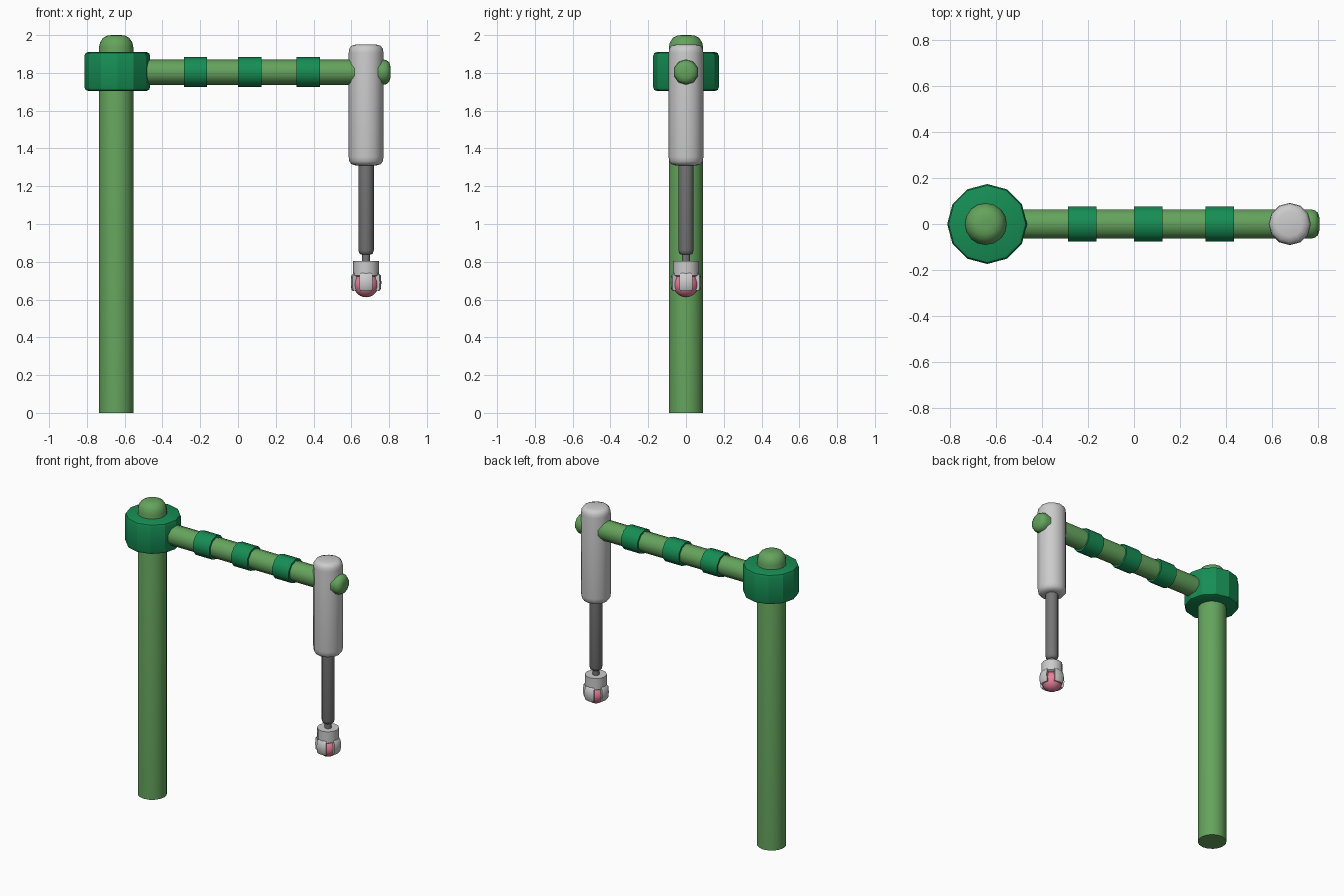
import bpy, bmesh
from math import sin, cos, pi, radians
from mathutils import Matrix

if "Cube" in bpy.data.objects:
    bpy.data.objects.remove(bpy.data.objects["Cube"])


def material(name, color):
    m = bpy.data.materials.new(name)
    m.diffuse_color = (*color, 1)
    m.use_nodes = True
    m.node_tree.nodes["Principled BSDF"].inputs["Base Color"].default_value = m.diffuse_color
    return m


GREEN = material("leaf_green", (0.13, 0.37, 0.11))
DEEP = material("deep_green", (0.008, 0.27, 0.09))
DARK = material("dark_grey", (0.18, 0.18, 0.18))
PINK = material("pink", (0.8, 0.22, 0.32))


def finish(name, bm, mat, angle):
    bmesh.ops.recalc_face_normals(bm, faces=bm.faces)
    me = bpy.data.meshes.new(name)
    bm.to_mesh(me)
    bm.free()
    ob = bpy.data.objects.new(name, me)
    bpy.context.collection.objects.link(ob)
    if mat:
        me.materials.append(mat)
    bpy.ops.object.select_all(action='DESELECT')
    ob.select_set(True)
    bpy.context.view_layer.objects.active = ob
    if angle:
        bpy.ops.object.shade_smooth_by_angle(angle=radians(angle))
    return ob


def lathe(name, profile, at, sides=12, mat=None, along_x=False, angle=40):
    """Capped revolve of (radius, height) points about a vertical or x axis."""
    bm = bmesh.new()
    rings = [[bm.verts.new((r * cos(2 * pi * i / sides), r * sin(2 * pi * i / sides), h))
              for i in range(sides)] for r, h in profile]
    for a, b in zip(rings, rings[1:]):
        for i in range(sides):
            j = (i + 1) % sides
            bm.faces.new((a[i], a[j], b[j], b[i]))
    bm.faces.new(rings[0])
    bm.faces.new(rings[-1])
    turn = Matrix.Rotation(pi / 2, 4, 'Y') if along_x else Matrix()
    bm.transform(Matrix.Translation(at) @ turn)
    return finish(name, bm, mat, angle)


# upright post with domed top
lathe("post", [(0.091, 0), (0.091, 1.935), (0.085, 1.962), (0.07, 1.985), (0.046, 1.998), (0.02, 2.0)],
      (-0.645, 0, 0), 16, GREEN)

# faceted collar at the top of the post
lathe("collar", [(0.155, 1.705), (0.168, 1.71), (0.174, 1.725), (0.174, 1.89), (0.168, 1.905), (0.155, 1.91)],
      (-0.639, 0, 0), 12, DEEP, angle=25)

# horizontal arm with rounded tip
AZ = 1.804
lathe("arm", [(0.067, -0.6), (0.067, 0.765), (0.064, 0.785), (0.052, 0.8), (0.03, 0.807)],
      (0, 0, AZ), 10, GREEN, True)

# bands around the arm
for n, x in enumerate((-0.225, 0.063, 0.373)):
    lathe(f"arm_band_{n + 1}", [(0.08, -0.062), (0.08, 0.062)], (x, 0, AZ), 10, DEEP, True)

# hanging cylinder, rod and neck
HX = 0.678
lathe("cylinder_housing", [(0.055, 1.31), (0.078, 1.317), (0.089, 1.332), (0.092, 1.355), (0.092, 1.905),
                           (0.089, 1.927), (0.078, 1.943), (0.055, 1.95)], (HX, 0, 0), 12)
lathe("rod", [(0.027, 0.838), (0.036, 0.845), (0.041, 0.862), (0.041, 1.33)], (HX, 0, 0), 12, DARK)
lathe("neck", [(0.022, 0.79), (0.022, 0.85)], (HX, 0, 0), 12, DARK)

# ball socket cap
lathe("socket_cap", [(0.058, 0.722), (0.068, 0.728), (0.068, 0.805)], (HX, 0, 0), 12)


# four curved prongs gripping the ball
def prong(name, middle, half=radians(26), steps=4):
    section = [(0.066, 0.74), (0.078, 0.727), (0.081, 0.69), (0.078, 0.655), (0.072, 0.646),
               (0.058, 0.65), (0.06, 0.69), (0.05, 0.74)]
    bm = bmesh.new()
    rings = []
    for s in range(steps + 1):
        t = middle - half + 2 * half * s / steps
        rings.append([bm.verts.new((HX + r * cos(t), r * sin(t), z)) for r, z in section])
    n = len(section)
    for a, b in zip(rings, rings[1:]):
        for i in range(n):
            j = (i + 1) % n
            bm.faces.new((a[i], a[j], b[j], b[i]))
    bm.faces.new(rings[0])
    bm.faces.new(rings[-1])
    finish(name, bm, None, 40)


for k in range(4):
    prong(f"prong_{k + 1}", k * pi / 2)

# pink ball
ball = bmesh.new()
bmesh.ops.create_uvsphere(ball, u_segments=20, v_segments=12, radius=0.066,
                          matrix=Matrix.Translation((HX, 0, 0.678)))
finish("ball", ball, PINK, 60)
